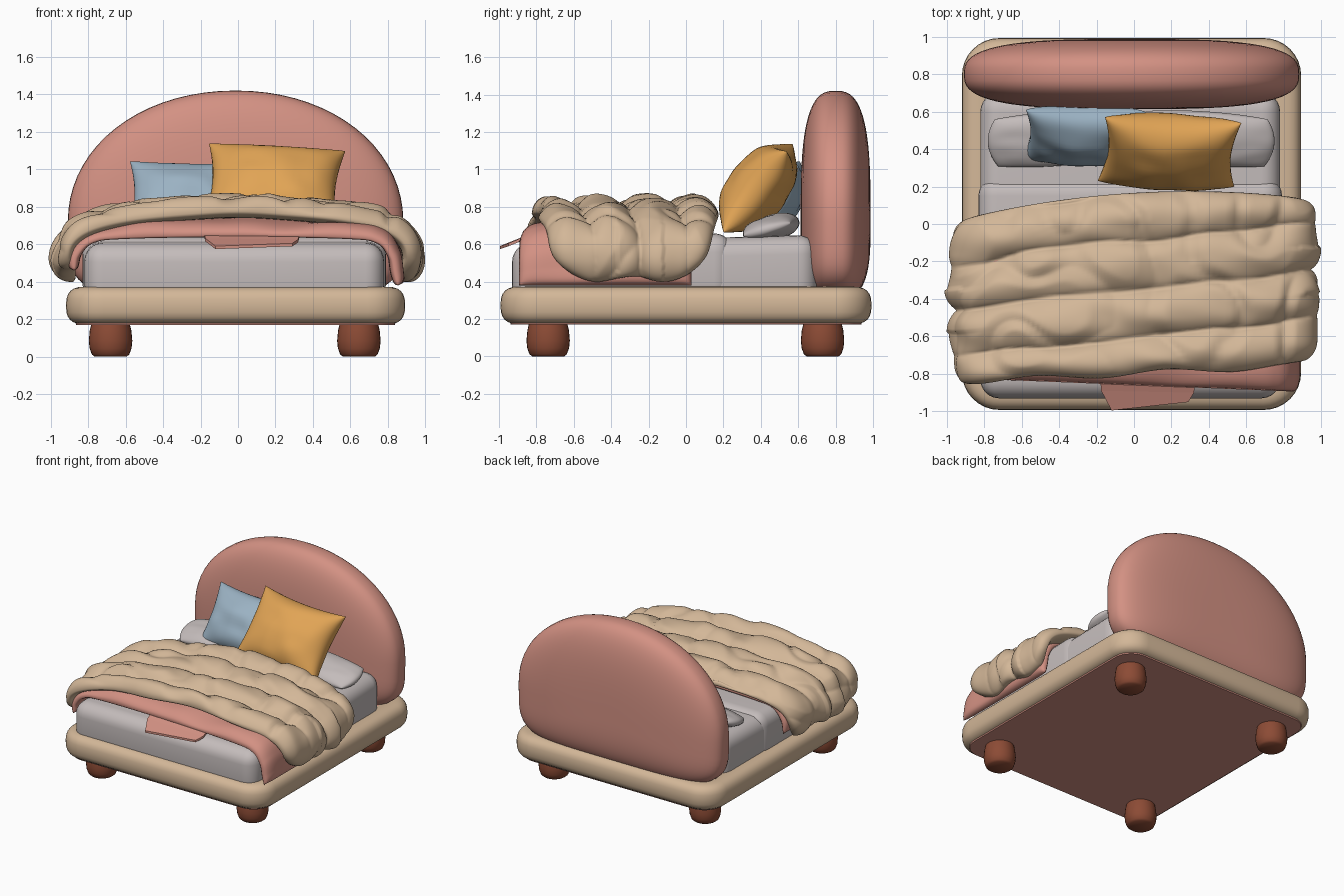
import bpy, bmesh, math
from mathutils import Vector, Matrix, noise

if "Cube" in bpy.data.objects:
    bpy.data.objects.remove(bpy.data.objects["Cube"])


def material(name, rgb):
    m = bpy.data.materials.new(name)
    lin = [((c / 255 + 0.055) / 1.055) ** 2.4 for c in rgb]
    m.diffuse_color = (*lin, 1)
    m.use_nodes = True
    m.node_tree.nodes["Principled BSDF"].inputs["Base Color"].default_value = m.diffuse_color
    return m


PINK = material("dusty pink", (211, 145, 131))
BEIGE = material("warm beige", (211, 183, 152))
GREY = material("pale grey", (196, 188, 187))
YELLOW = material("mustard", (225, 164, 85))
BLUE = material("soft blue", (155, 178, 195))
BROWN = material("red brown wood", (140, 75, 53))


def finish(name, bm, mat, smooth=True):
    bmesh.ops.remove_doubles(bm, verts=bm.verts, dist=0.0004)
    bmesh.ops.recalc_face_normals(bm, faces=bm.faces)
    me = bpy.data.meshes.new(name)
    bm.to_mesh(me)
    bm.free()
    me.materials.append(mat)
    for p in me.polygons:
        p.use_smooth = smooth
    ob = bpy.data.objects.new(name, me)
    bpy.context.collection.objects.link(ob)
    return ob


def sharpen(ob, deg=50):
    bpy.context.view_layer.objects.active = ob
    ob.select_set(True)
    bpy.ops.object.shade_smooth_by_angle(angle=math.radians(deg))
    ob.select_set(False)


def skin(bm, rows, close_v=False):
    """Quads between equal-length rows of points."""
    vs = [[bm.verts.new(p) for p in r] for r in rows]
    n = len(vs[0])
    for a, b in zip(vs, vs[1:]):
        for j in range(n if close_v else n - 1):
            k = (j + 1) % n
            bm.faces.new((a[j], a[k], b[k], b[j]))
    return vs


def rounded_box(name, lo, hi, r, mat, sag=0.0):
    bm = bmesh.new()
    lo, hi = Vector(lo), Vector(hi)
    bmesh.ops.create_cube(bm, size=1)
    for v in bm.verts:
        v.co = (lo + hi) / 2 + Vector(a * b for a, b in zip(v.co, hi - lo))
        if v.co.y < 0 and v.co.z > 0.5:
            v.co.z -= sag
    bmesh.ops.bevel(bm, geom=bm.edges[:], offset=r, segments=6, profile=0.5, affect='EDGES')
    return finish(name, bm, mat)


def spow(v, p):
    return math.copysign(abs(v) ** p, v)


# Frame rail: soft cross-section swept round a rounded rectangle
CX = -0.013


def corner_angles():
    for cx, cy, a0 in ((1, 1, 0), (-1, 1, 90), (-1, -1, 180), (1, -1, 270)):
        for i in range(9):
            yield cx, cy, math.radians(a0 + i * 90 / 8)


rows = []
for cx, cy, a in corner_angles():
    row = []
    for j in range(24):
        t = j * math.tau / 24
        r = 0.1 + 0.1 * spow(math.cos(t), 0.75)
        row.append((CX + cx * 0.705 + r * math.cos(a), cy * 0.792 + r * math.sin(a),
                    0.273 + 0.1 * spow(math.sin(t), 0.75)))
    rows.append(row)
bm = bmesh.new()
skin(bm, rows + [rows[0]], True)
finish("bed_frame_rail", bm, BEIGE)

# Base slab inside the rail, with rounded corners
bm = bmesh.new()
rings = [[(CX + cx * 0.705 + r * math.cos(a), cy * 0.792 + r * math.sin(a), z) for cx, cy, a in corner_angles()]
         for r, z in ((0.145, 0.17), (0.15, 0.185), (0.1, 0.25), (0.1, 0.362))]
vs = skin(bm, rings, True)
bm.faces.new(vs[0])
bm.faces.new(vs[-1])
sharpen(finish("bed_base", bm, PINK), 30)

# Legs: turned profile
LEG = [(0, 0), (0.085, 0), (0.1, 0.012), (0.112, 0.045), (0.116, 0.085), (0.111, 0.14), (0.1, 0.185), (0, 0.185)]
for side, x in (("left", -0.68), ("right", 0.645)):
    for end, y in (("front", -0.737), ("back", 0.73)):
        bm = bmesh.new()
        skin(bm, [[(x + r * math.cos(k * math.tau / 28), y + r * math.sin(k * math.tau / 28), z)
                   for k in range(28)] for r, z in LEG], True)
        sharpen(finish(f"{end}_{side}_leg", bm, BROWN))

# Headboard: padded arch, front and back skins blown out from the outline
bm = bmesh.new()
for sgn in (-1, 1):
    rows = []
    for i in range(21):
        s = math.sin(i / 20 * math.pi / 2)
        h = 0.187 * max(0, 1 - s ** 3.2) ** (1 / 2.8)
        row = []
        for k in range(72):
            t = k * math.tau / 72
            c, d = math.cos(t), math.sin(t)
            if d >= 0:
                x, z = 0.895 * spow(c, 0.97), 0.70 * d ** 0.97
            else:
                x, z = 0.895 * spow(c, 0.45), -0.42 * (-d) ** 0.45
            row.append((-0.013 + x * s, 0.8 + sgn * h, 0.72 + z * s))
        rows.append(row)
    skin(bm, rows, True)
finish("headboard", bm, PINK)

# Mattress and the turned-over sheet
rounded_box("mattress", (-0.82, -0.93, 0.28), (0.78, 0.7, 0.65), 0.1, GREY, 0.045)
rounded_box("folded_sheet", (-0.83, -0.6, 0.29), (0.79, 0.25, 0.66), 0.1, GREY, 0.02)


def smooth_path(pts, n):
    """Catmull-Rom samples, returned as (point, normal) in x-z."""
    p = [Vector(q) for q in pts]
    p = [2 * p[0] - p[1]] + p + [2 * p[-1] - p[-2]]
    out = []
    for i in range(n + 1):
        f = i / n * (len(p) - 3)
        k = min(int(f), len(p) - 4)
        t = f - k
        a, b, c, d = p[k:k + 4]
        q = 0.5 * (2 * b + (c - a) * t + (2 * a - 5 * b + 4 * c - d) * t * t + (3 * b - a - 3 * c + d) * t ** 3)
        g = (0.5 * ((c - a) + 2 * (2 * a - 5 * b + 4 * c - d) * t + 3 * (3 * b - a - 3 * c + d) * t * t)).normalized()
        out.append((q, Vector((-g.y, g.x))))
    return out


def drape(name, pts, front, back, puff, inner, mat, nu=150, nv=90, hem=lambda y: 0, droop=0):
    """Thick cloth over a cross-section path; puff is its outward thickness, hem lifts the side
    edges, droop lowers the front edge."""
    bm = bmesh.new()
    path = smooth_path(pts, nu)
    for outer in (True, False):
        rows = []
        for i, (q, n) in enumerate(path):
            u = 2 * i / nu - 1
            y0, y1 = front(q.x, u), back(q.x, u)
            row = []
            for j in range(nv + 1):
                w = -math.cos(j / nv * math.pi) * 0.5 + (2 * j / nv - 1) * 0.5
                y = y0 + (y1 - y0) * (w + 1) / 2
                e = math.sqrt(max(0, 1 - abs(w) ** 9) * max(0, 1 - abs(u) ** 14))
                o = e * (puff(q.x, y, q.y) if outer else -inner)
                z = q.y + n.y * o + hem(y) * u ** 8 - droop * max(0, -w) ** 6 * (1 - u ** 4)
                row.append((q.x + n.x * o, y, z))
            rows.append(row)
        skin(bm, rows)
    return finish(name, bm, mat)


# Pink under-blanket
drape("pink_blanket",
      [(-0.875, 0.46), (-0.86, 0.56), (-0.78, 0.645), (-0.6, 0.672), (0, 0.682),
       (0.58, 0.672), (0.75, 0.645), (0.82, 0.56), (0.84, 0.46), (0.855, 0.38)],
      lambda x, u: -0.86 - 0.04 * x, lambda x, u: 0.03,
      lambda x, y, z: 0.047 + 0.025 * noise.noise((x * 4, y * 3, z * 4)), 0.03, PINK, 100, 40, droop=0.035)

# Loose blanket corner at the foot
bm = bmesh.new()
rows = [[(-0.18, -0.83, 0.655), (0.33, -0.83, 0.66)], [(-0.175, -0.89, 0.632), (0.32, -0.9, 0.625)],
        [(-0.12, -0.995, 0.59), (0.29, -0.95, 0.605)]]
skin(bm, rows)
top = bmesh.ops.extrude_face_region(bm, geom=bm.faces[:])["geom"]
bmesh.ops.translate(bm, vec=(0, 0, -0.016), verts=[g for g in top if isinstance(g, bmesh.types.BMVert)])
finish("blanket_corner", bm, PINK, False)


# Puffy duvet with slanted quilted rolls and soft wrinkles
def duvet_puff(x, y, z):
    s = (0.165 - y + 0.115 * x + 0.05 * noise.noise((x * 2.5, y * 2, 1))) / 0.258
    roll = abs(math.sin(math.pi * s)) ** 0.6
    side = min(1, max(0, (0.7 - z) / 0.1))      # rolls flatten on the hanging sides,
    if abs(s - 2) > 0.5:                        # except along the main crease
        roll += (0.75 - roll) * side * 0.75
    wrinkle = noise.noise((x * 4 + y * 2, y * 6, z * 5)) * 0.024
    wrinkle -= 0.025 * max(0, 1 - 4 * abs(noise.noise((x * 3.2 + y, y * 2.5 - x, z * 3 + 7))))
    return max(0.015, 0.03 + 0.065 * roll + wrinkle)


SIDE = [(-0.88, 0.41), (-0.91, 0.52), (-0.88, 0.615), (-0.77, 0.685), (-0.55, 0.735), (-0.22, 0.765)]
drape("duvet", SIDE + [(0, 0.775)] + [(-x, z) for x, z in reversed(SIDE)],
      lambda x, u: -0.835 + 0.05 * (x + 0.7) + 0.13 * u ** 8 + 0.015 * math.sin(9 * x),
      lambda x, u: 0.175 - 0.10 * (x - 0.3) ** 2 - 0.13 * u ** 8,
      duvet_puff, 0.035, BEIGE,
      hem=lambda y: 0.25 * (y + 0.3) ** 2 + 0.02 * math.sin(y * 16))


# Pillows: pinched cushions with pointed corners (negative pinch rounds them)
def pillow(name, loc, w, h, t, lean, roll, mat, pinch=0.1, full=0.45, n=28):
    bm = bmesh.new()
    M = (Matrix.Translation(loc) @ Matrix.Rotation(math.radians(lean), 4, 'X')
         @ Matrix.Rotation(math.radians(roll), 4, 'Z'))
    for sgn in (-1, 1):
        rows = []
        for i in range(n + 1):
            u = math.sin((i / n - 0.5) * math.pi)
            row = []
            for j in range(n + 1):
                v = math.sin((j / n - 0.5) * math.pi)
                d = (max(0, 1 - u * u) * max(0, 1 - v * v)) ** full
                d *= 1 + 0.12 * noise.noise((u * 2 + loc[0] * 9, v * 2, sgn))
                row.append(M @ Vector((w * u * (1 - pinch * (1 - v * v)),
                                       h * v * (1 - pinch * (1 - u * u)), sgn * t * d)))
            rows.append(row)
        skin(bm, rows)
    return finish(name, bm, mat)


pillow("left_sleeping_pillow", (-0.41, 0.455, 0.685), 0.325, 0.13, 0.07, 15, 4, GREY, -0.14, 0.4)
pillow("right_sleeping_pillow", (0.38, 0.455, 0.685), 0.325, 0.13, 0.07, 15, -4, GREY, -0.14, 0.4)
pillow("blue_cushion", (-0.265, 0.475, 0.835), 0.32, 0.235, 0.135, 57, -2, BLUE)
pillow("mustard_cushion", (0.19, 0.385, 0.9), 0.365, 0.275, 0.165, 52, -4, YELLOW, 0.1)
